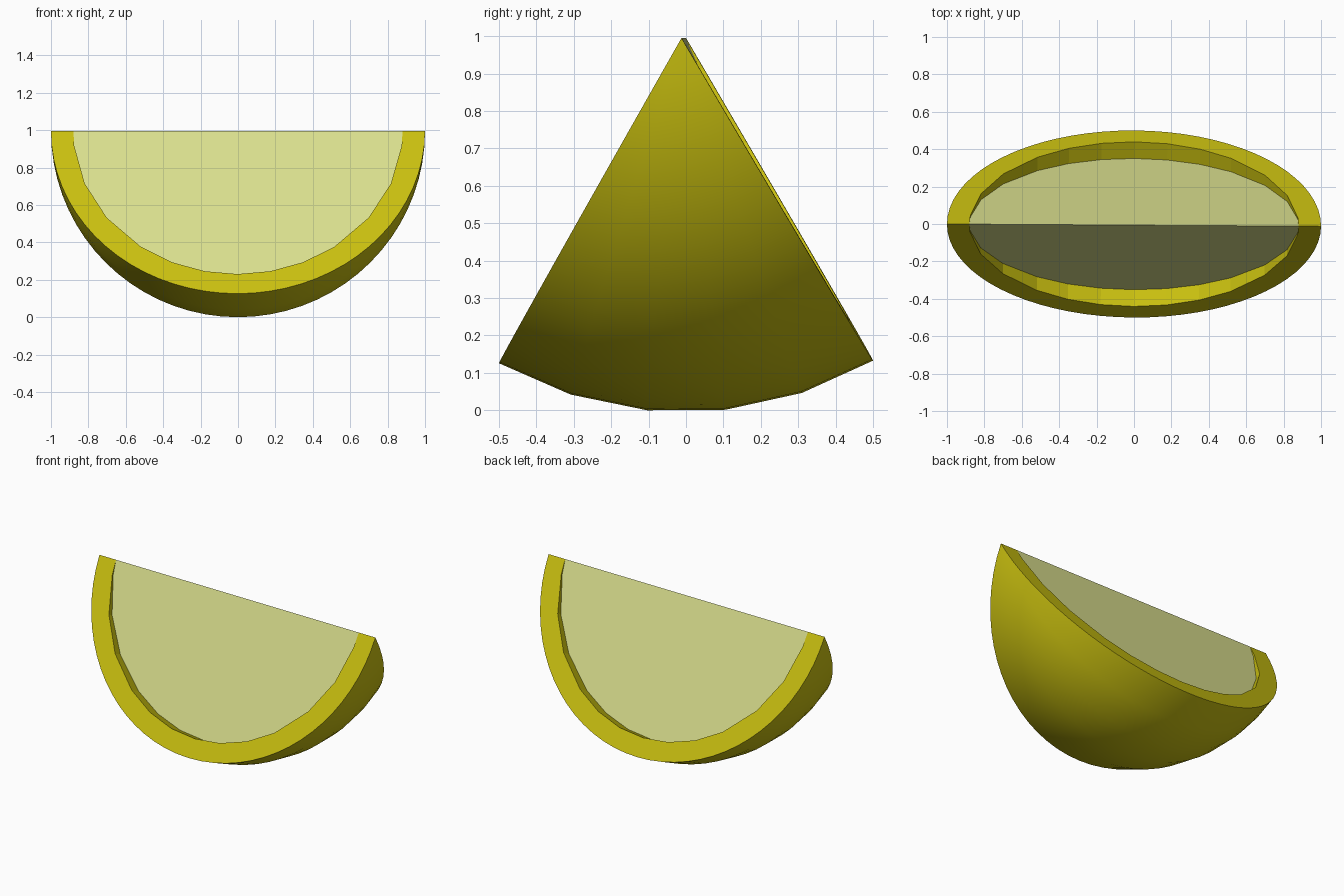
import bpy, bmesh
from math import sin, cos, radians
from mathutils import Vector, Matrix

if "Cube" in bpy.data.objects:
    bpy.data.objects.remove(bpy.data.objects["Cube"])

R, R_IN = 1.0, 0.88          # peel radius, flesh radius
CUT, RECESS = 30.0, 23.5     # half angle of the wedge at the rim and at the flesh
RINGS, STRIPS = 36, 5

# Slight tilt of the whole wedge, then set down on the ground and centred
PLACE = (Matrix.Translation((0, -0.006, 0.995)) @ Matrix.Rotation(radians(-0.35), 4, 'Z')
         @ Matrix.Rotation(radians(0.4), 4, 'X'))


def point(r, t, a):
    """Point on a sphere: t runs along the wedge (x), a swings around the x axis."""
    t, a = radians(t), radians(a)
    d = r * cos(t)
    return Vector((r * sin(t), d * sin(a), -d * cos(a)))


def add_face(bm, pts, facing, smooth=False):
    f = bm.faces.new([bm.verts.new(p) for p in pts])
    f.normal_update()
    if f.normal.dot(facing) < 0:
        f.normal_flip()
    f.smooth = smooth


def finish(bm, name, color):
    bmesh.ops.remove_doubles(bm, verts=bm.verts, dist=1e-5)
    bm.transform(PLACE)
    low = min(v.co.z for v in bm.verts)
    me = bpy.data.meshes.new(name)
    bm.to_mesh(me)
    bm.free()
    mat = bpy.data.materials.new(name + "_color")
    mat.diffuse_color = (*color, 1)
    mat.use_nodes = True
    mat.node_tree.nodes["Principled BSDF"].inputs["Base Color"].default_value = mat.diffuse_color
    me.materials.append(mat)
    ob = bpy.data.objects.new(name, me)
    bpy.context.collection.objects.link(ob)
    return low


outer = [-90 + 180 * i / RINGS for i in range(RINGS + 1)]
half = [11.5, 23.5, 36, 52.7, 68.5, 84, 90]
inner = [-t for t in reversed(half)] + [0] + half

peel, flesh = bmesh.new(), bmesh.new()

# Rounded outside of the peel
step = 2 * CUT / STRIPS
for k in range(STRIPS):
    a0, a1 = -CUT + k * step, -CUT + (k + 1) * step
    for t0, t1 in zip(outer, outer[1:]):
        pts = [point(R, t0, a0), point(R, t1, a0), point(R, t1, a1), point(R, t0, a1)]
        if t0 == -90:
            pts.pop(0)
        elif t1 == 90:
            pts.pop(1)
        add_face(peel, pts, sum(pts, Vector()), True)

for side in (-1, 1):
    c, r = side * CUT, side * RECESS
    away = Vector((0, side * cos(radians(CUT)), sin(radians(CUT))))
    # Flat cut rim of the peel
    add_face(peel, [point(R, t, c) for t in outer]
             + [point(R_IN, t, c) for t in reversed(inner)], away)
    # Step down from the rim to the flesh
    for t0, t1 in zip(inner, inner[1:]):
        pts = [point(R_IN, t0, c), point(R_IN, t1, c), point(R_IN, t1, r), point(R_IN, t0, r)]
        if t0 == -90:
            pts.pop(0)
        elif t1 == 90:
            pts.pop(1)
        add_face(peel, pts, -sum(pts, Vector()))
    # Sunken flesh
    add_face(flesh, [point(R_IN, t, r) for t in inner], away)

low = finish(peel, "peel", (0.58, 0.52, 0.005))
finish(flesh, "flesh", (0.70, 0.74, 0.27))
for ob in bpy.context.collection.objects:
    ob.location.z = -low
